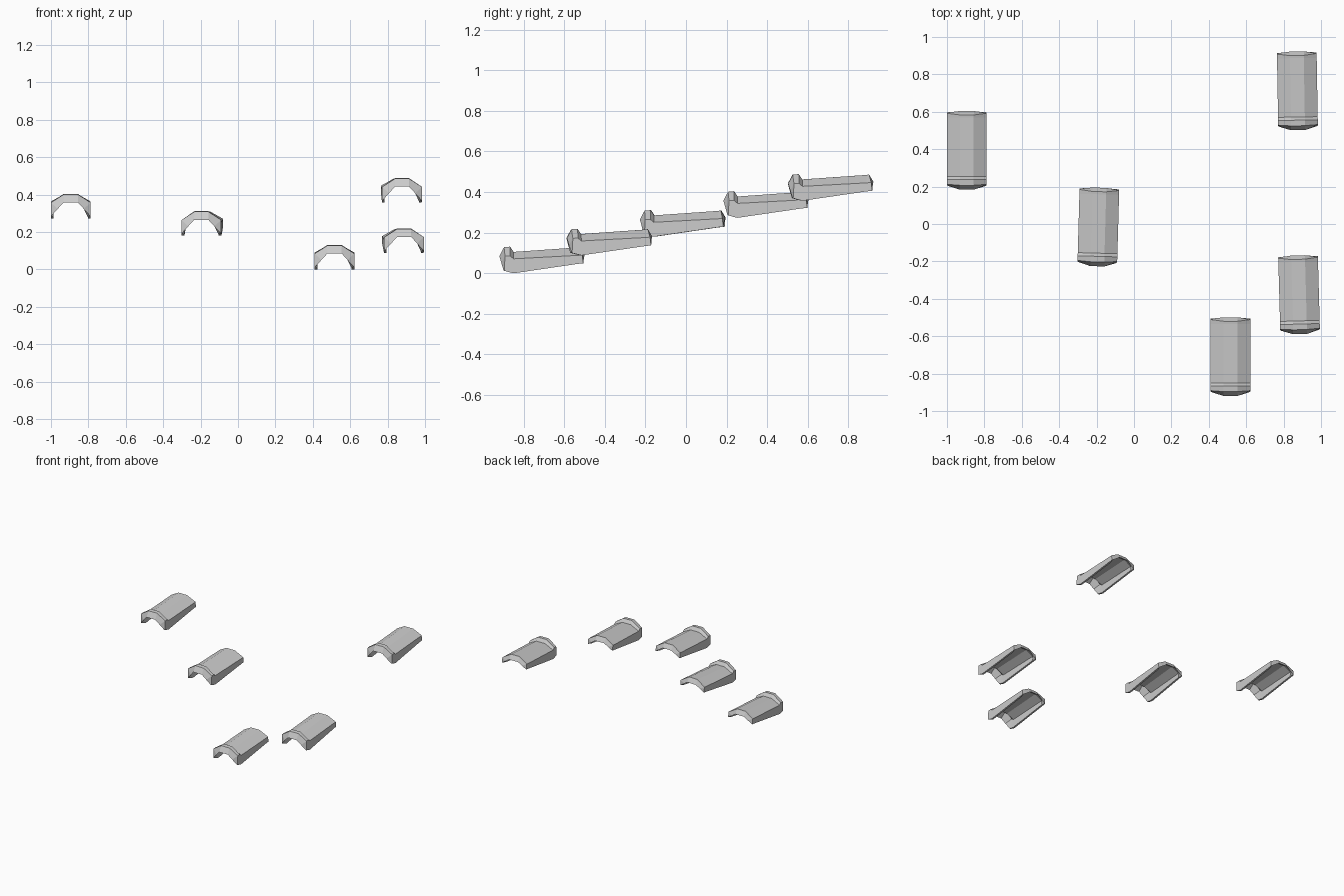
import bpy, bmesh
from math import radians
from mathutils import Matrix

if "Cube" in bpy.data.objects:
    bpy.data.objects.remove(bpy.data.objects["Cube"])

W = 0.106   # half width of a tile

def section(outer, shoulder, bottom, inner):
    """Ring of 12 points: outer arch from (y, z) pairs, inner arch from (x, y, z) points."""
    half = [(W, *bottom), (W, *shoulder), (0.037, *outer)]
    mirror = lambda pts: [(-x, y, z) for x, y, z in reversed(pts)]
    return half + mirror(half) + mirror(inner[::-1]) + inner[::-1]

def thin(y, crown, shoulder, bottom):
    """Straight cut through the thin shell of the tile."""
    return section((y, crown), (y, shoulder), (y, bottom),
                   [(0.092, y, bottom), (0.094, y, shoulder - 0.006), (0.034, y, crown - 0.012)])

# front lip, back edge of lip, foot of lip, inside of back end, back end
SECTIONS = [
    section((0.023, 0.128), (0.028, 0.084), (0.024, 0.012),
            [(0.101, 0.020, 0.016), (0.070, 0.010, 0.050), (0.038, 0.0, 0.085)]),
    thin(0.053, 0.131, 0.085, 0.004),
    thin(0.070, 0.105, 0.071, 0.0),
    thin(0.385, 0.127, 0.088, 0.046),
    section((0.399, 0.129), (0.408, 0.090), (0.413, 0.049),
            [(0.101, 0.414, 0.052), (0.070, 0.416, 0.072), (0.038, 0.420, 0.094)]),
]

def roof_tile(name, x, y, z, yaw=0):
    bm = bmesh.new()
    rings = [[bm.verts.new(p) for p in s] for s in SECTIONS]
    for a, b in zip(rings, rings[1:]):
        for i in range(12):
            j = (i + 1) % 12
            bm.faces.new((a[i], a[j], b[j], b[i]))
    # end bands join the outer arch to the inner arch
    for r in (rings[0], rings[-1]):
        for i in range(5):
            bm.faces.new((r[i], r[i + 1], r[10 - i], r[11 - i]))
    # turn about the tile's middle
    bm.transform(Matrix.Translation((x, y + 0.2, z)) @ Matrix.Rotation(radians(yaw), 4, 'Z')
                 @ Matrix.Translation((0, -0.2, 0)))
    bmesh.ops.recalc_face_normals(bm, faces=bm.faces)
    me = bpy.data.meshes.new(name)
    bm.to_mesh(me)
    bm.free()
    bpy.context.collection.objects.link(bpy.data.objects.new(name, me))

# scattered tiles climbing the slope
PLACES = [(0.516, -0.919, 0.0, 0), (0.883, -0.588, 0.088, 1.6), (-0.191, -0.226, 0.180, -1.6),
          (-0.894, 0.184, 0.273, 0), (0.874, 0.502, 0.357, 1)]
for n, place in enumerate(PLACES, 1):
    roof_tile(f"roof_tile_{n}", *place)
